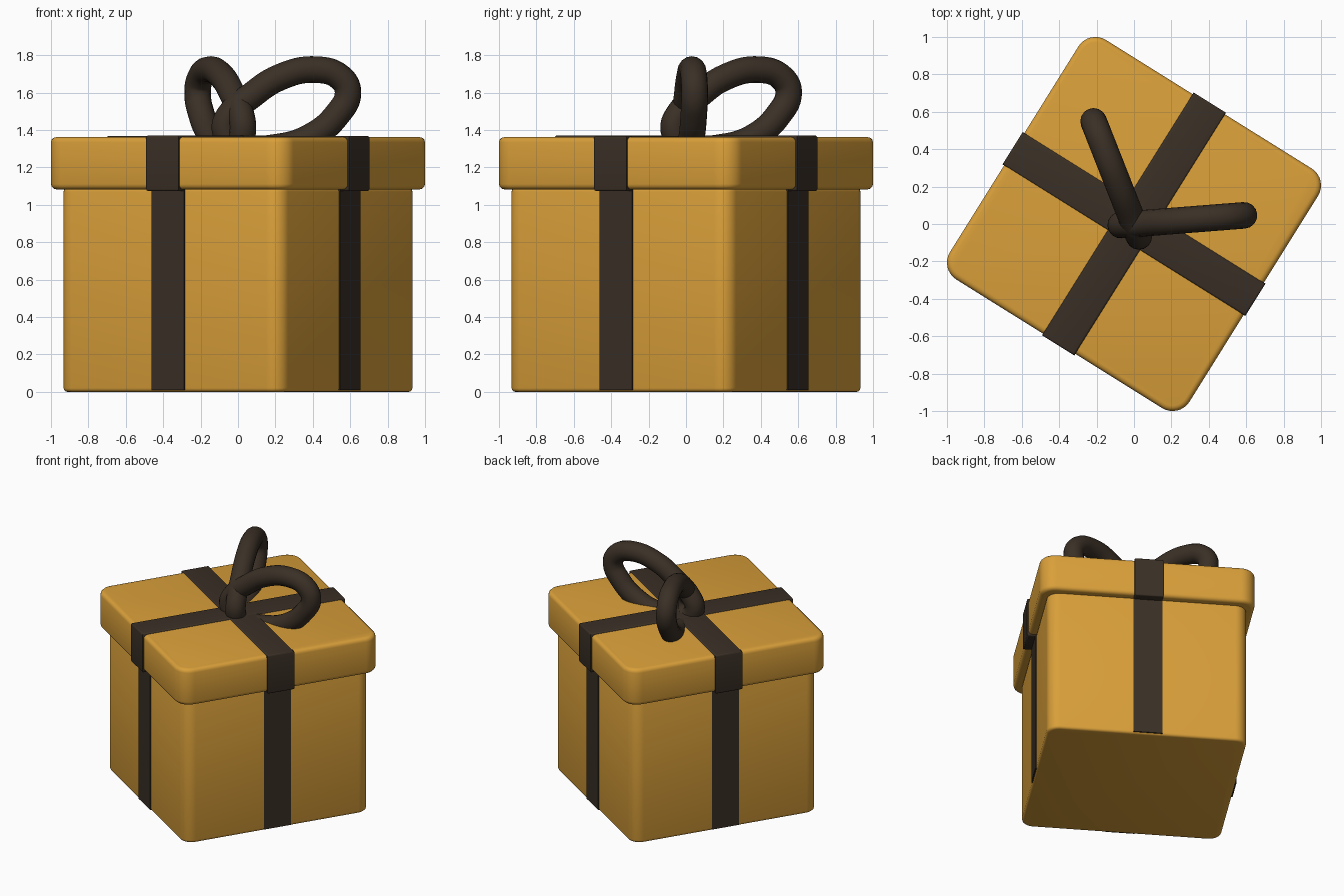
import bpy, bmesh
from math import radians, cos, sin
from mathutils import Matrix, Vector

if "Cube" in bpy.data.objects:
    bpy.data.objects.remove(bpy.data.objects["Cube"])

TURN = Matrix.Rotation(radians(-32), 4, 'Z')   # the whole gift is turned


def make_material(name, color):
    mat = bpy.data.materials.new(name)
    mat.use_nodes = True
    mat.diffuse_color = color
    mat.node_tree.nodes["Principled BSDF"].inputs["Base Color"].default_value = color
    return mat


GOLD = make_material("golden paper", (0.70, 0.35, 0.042, 1))
DARK = make_material("dark brown ribbon", (0.042, 0.029, 0.019, 1))


def smooth(obj, angle=40):
    bpy.ops.object.select_all(action='DESELECT')
    obj.select_set(True)
    bpy.context.view_layer.objects.active = obj
    bpy.ops.object.shade_smooth_by_angle(angle=radians(angle))


def rounded_box(name, half_x, half_y, z0, z1, mat, corner=0.0, rim=0.0):
    """Box with rounded upright corners and a softer top and bottom rim."""
    bm = bmesh.new()
    bmesh.ops.create_cube(bm, size=2)
    for v in bm.verts:
        v.co = Vector((v.co.x * half_x, v.co.y * half_y, z1 if v.co.z > 0 else z0))
    if corner:
        upright = [e for e in bm.edges if abs(e.verts[0].co.z - e.verts[1].co.z) > 0.01]
        bmesh.ops.bevel(bm, geom=upright, offset=corner, segments=8,
                        profile=0.5, affect='EDGES')
    if rim:
        level = [e for e in bm.edges if abs(e.verts[0].co.z - e.verts[1].co.z) < 0.001]
        bmesh.ops.bevel(bm, geom=level, offset=rim, segments=3,
                        profile=0.5, affect='EDGES')
    bm.transform(TURN)
    bmesh.ops.recalc_face_normals(bm, faces=bm.faces)
    mesh = bpy.data.meshes.new(name)
    bm.to_mesh(mesh)
    bm.free()
    mesh.materials.append(mat)
    obj = bpy.data.objects.new(name, mesh)
    bpy.context.collection.objects.link(obj)
    smooth(obj)
    return obj


# Box and lid
rounded_box("box_body", 0.70, 0.70, 0.0, 1.09, GOLD, 0.085, 0.02)
rounded_box("box_lid", 0.755, 0.755, 1.083, 1.362, GOLD, 0.107, 0.028)

# Ribbons crossing the body and the lid
WIDTH = 0.102
rounded_box("body_ribbon_across", 0.707, WIDTH, 0.01, 1.085, DARK)
rounded_box("body_ribbon_along", WIDTH, 0.707, 0.01, 1.085, DARK)
rounded_box("lid_ribbon_across", 0.765, WIDTH, 1.073, 1.369, DARK, rim=0.012)
rounded_box("lid_ribbon_along", WIDTH, 0.765, 1.073, 1.371, DARK, rim=0.012)

# Bow: two mirrored teardrop loops that dip into the lid
LOOP = [(-0.07, 1.40), (-0.03, 1.50), (0.06, 1.575), (0.22, 1.68), (0.42, 1.723),
        (0.55, 1.68), (0.59, 1.60), (0.53, 1.48), (0.40, 1.37), (0.22, 1.31), (0.0, 1.32)]


def bow_loop(name, side):
    curve = bpy.data.curves.new(name, 'CURVE')
    curve.dimensions = '3D'
    curve.bevel_depth = 0.071
    curve.bevel_resolution = 6
    curve.resolution_u = 8
    spline = curve.splines.new('BEZIER')
    spline.bezier_points.add(len(LOOP) - 1)
    spline.use_cyclic_u = True
    lean = radians(36.5)
    for point, (u, z) in zip(spline.bezier_points, LOOP):
        point.co = TURN @ Vector((side * u * cos(lean), u * sin(lean), z))
        point.handle_left_type = point.handle_right_type = 'AUTO'
    curve.materials.append(DARK)
    obj = bpy.data.objects.new(name, curve)
    bpy.context.collection.objects.link(obj)
    bpy.ops.object.select_all(action='DESELECT')
    obj.select_set(True)
    bpy.context.view_layer.objects.active = obj
    bpy.ops.object.convert(target='MESH')
    smooth(bpy.context.view_layer.objects.active, 60)


bow_loop("bow_loop_left", 1)
bow_loop("bow_loop_right", -1)
